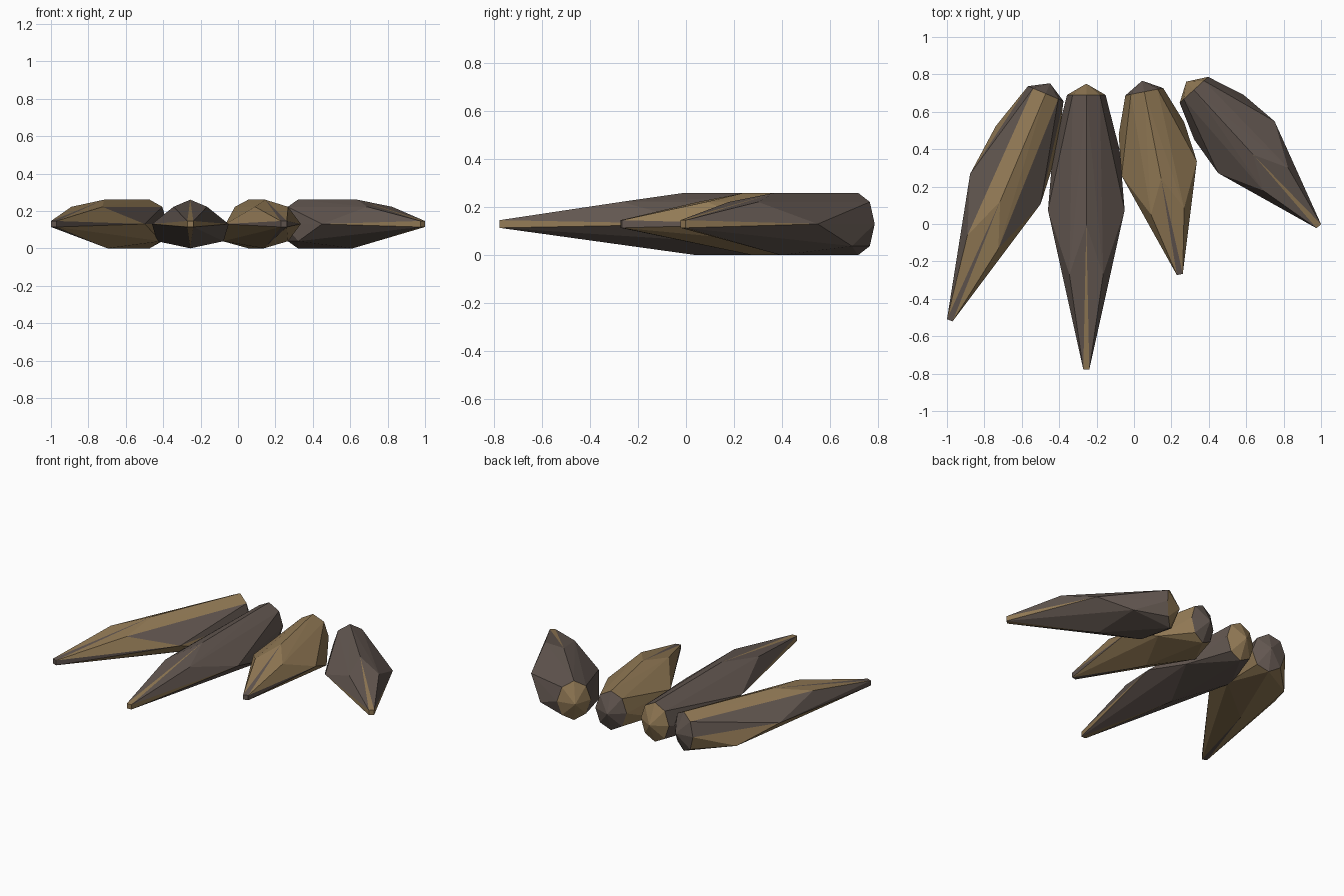
import bpy
import bmesh
from math import cos, sin, pi
from mathutils import Vector

cube = bpy.data.objects.get("Cube")
if cube:
    bpy.data.objects.remove(cube, do_unlink=True)


def make_material(name, rgb):
    m = bpy.data.materials.new(name)
    m.use_nodes = True
    m.diffuse_color = (*rgb, 1)
    bsdf = m.node_tree.nodes["Principled BSDF"]
    bsdf.inputs["Base Color"].default_value = (*rgb, 1)
    bsdf.inputs["Roughness"].default_value = 0.9
    return m


tan = make_material("tan_horn", (0.29, 0.195, 0.092))
grey = make_material("grey_brown_horn", (0.122, 0.094, 0.08))

HALF_W, HALF_H, TIP = 0.103, 0.13, 0.016
CAP = 0.06

# Belly ring: fraction of length, sideways offset, height from the axis
SIDE, UPPER, TOP = (0.42, 0.205, 0), (0.655, 0.09, 0.092), (0.475, 0, 0.13)
LOWER, BOTTOM = (0.2, 0.178, -0.092), (0.44, 0, -0.13)


def mirrored(p):
    return (p[0], -p[1], p[2])


BELLY = [SIDE, UPPER, TOP, mirrored(UPPER), mirrored(SIDE),
         mirrored(LOWER), BOTTOM, LOWER]


def make_claw(name, root, tip, body, accent, accent_sides=(), accent_tips=()):
    root, tip = Vector((*root, 0.13)), Vector((*tip, 0.13))
    length = (tip - root).length
    along = (tip - root).normalized()
    across = Vector((-along.y, along.x, 0))
    up = Vector((0, 0, 1))
    bm = bmesh.new()

    def vert(a, p, h):
        return bm.verts.new(root + along * a + across * p + up * h)

    def face(verts, mat=0):
        bm.faces.new(verts).material_index = mat

    def reach(u, v):
        mid = (u.co + v.co) / 2 - root
        return (mid - along * mid.dot(along)).length

    apex = vert(-CAP, 0, 0)
    base = [vert(0, HALF_W * cos(k * pi / 4), HALF_H * sin(k * pi / 4)) for k in range(8)]
    belly = [vert(a * length, p, h) for a, p, h in BELLY]
    corners = [vert(length, x * TIP, z * TIP) for x, z in ((1, 1), (-1, 1), (-1, -1), (1, -1))]

    for k in range(8):
        n = (k + 1) % 8
        # Root cap
        face((apex, base[k], base[n]), 1)
        # Root to belly, split so that the surface bulges outward
        mat = int(k in accent_sides)
        b0, b1, m0, m1 = base[k], base[n], belly[k], belly[n]
        if reach(b0, m1) > reach(b1, m0):
            face((b0, b1, m1), mat)
            face((b0, m1, m0), mat)
        else:
            face((b0, b1, m0), mat)
            face((b1, m1, m0), mat)
        # Belly to point
        face((m0, m1, corners[k // 2]), int(k in accent_tips))
    # Thin coloured slivers running to the point
    for q in range(4):
        face((belly[q * 2], corners[q], corners[q - 1]), 1)
    face(corners, 1)

    bmesh.ops.recalc_face_normals(bm, faces=bm.faces)
    mesh = bpy.data.meshes.new(name)
    bm.to_mesh(mesh)
    bm.free()
    mesh.materials.append(body)
    mesh.materials.append(accent)
    obj = bpy.data.objects.new(name, mesh)
    bpy.context.collection.objects.link(obj)
    return obj


make_claw("outer_right_claw", (-0.472, 0.697), (-0.985, -0.515), tan, grey, (0, 3), (3,))
make_claw("long_middle_claw", (-0.255, 0.69), (-0.255, -0.777), grey, tan)
make_claw("short_middle_claw", (0.055, 0.707), (0.245, -0.27), tan, grey)
make_claw("outer_left_claw", (0.32, 0.717), (0.988, -0.012), grey, tan)
